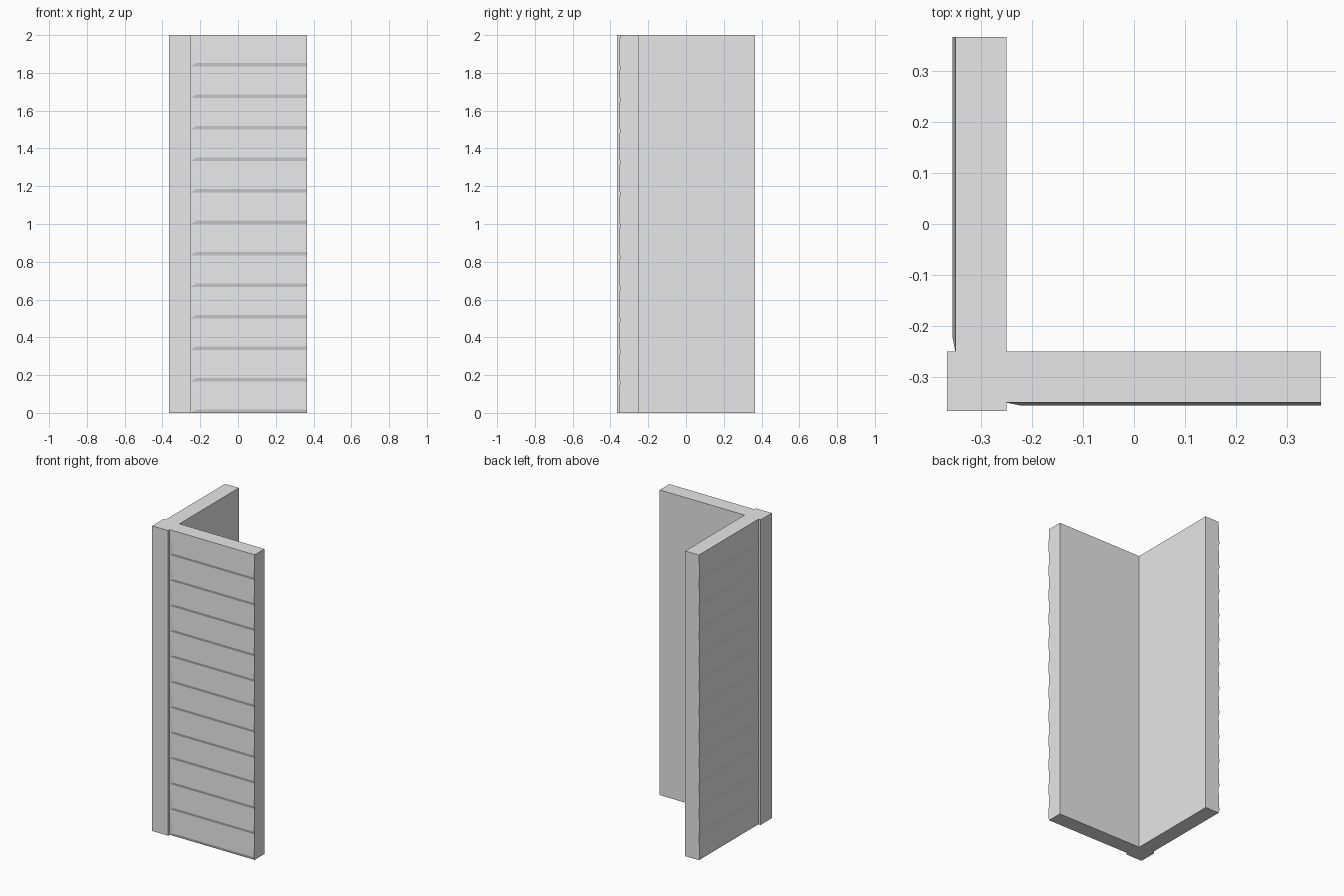
import bpy
import bmesh

cube = bpy.data.objects.get("Cube")
if cube:
    bpy.data.objects.remove(cube, do_unlink=True)

HEIGHT = 2.0
EDGE = 0.366        # half width of the whole corner
INNER = -0.25       # inside wall plane, also where the post ends
BASE = -0.35        # plane at the back of the boards
OUTER = -0.356      # lip of each board
BOARDS = 12
PITCH = HEIGHT / BOARDS
LIP = 0.019         # height of the bevel under each board
TAPER = 0.03        # length of the tapered board end beside the post

grey = bpy.data.materials.new("light_grey")
grey.use_nodes = True
colour = (0.8, 0.8, 0.8, 1)
grey.diffuse_color = colour
grey.node_tree.nodes["Principled BSDF"].inputs["Base Color"].default_value = colour


def finish(name, bm):
    bmesh.ops.recalc_face_normals(bm, faces=bm.faces)
    mesh = bpy.data.meshes.new(name)
    bm.to_mesh(mesh)
    bm.free()
    mesh.materials.append(grey)
    obj = bpy.data.objects.new(name, mesh)
    bpy.context.collection.objects.link(obj)


def corner_post():
    bm = bmesh.new()
    bmesh.ops.create_cube(bm, size=1)
    size, middle = INNER + EDGE, (INNER - EDGE) / 2
    bmesh.ops.scale(bm, vec=(size, size, HEIGHT), verts=bm.verts)
    bmesh.ops.translate(bm, vec=(middle, middle, HEIGHT / 2), verts=bm.verts)
    finish("corner_post", bm)


def clapboard_wall(name, swap):
    """Wall running away from the post; swap reflects it across the diagonal."""
    bm = bmesh.new()

    def vert(along, depth, z):
        return bm.verts.new((depth, along, z) if swap else (along, depth, z))

    # Sawtooth board profile, closed by the flat inside face
    profile = []
    for i in range(BOARDS):
        z = i * PITCH
        profile += [(BASE, z), (OUTER, z + LIP)]
    profile += [(BASE, HEIGHT), (INNER, HEIGHT), (INNER, 0)]

    near = [vert(INNER + (TAPER if d == OUTER else 0), d, z) for d, z in profile]
    far = [vert(EDGE, d, z) for d, z in profile]
    count = len(profile)
    for i in range(count):
        j = (i + 1) % count
        bm.faces.new((near[i], near[j], far[j], far[i]))
    bm.faces.new(far)

    # Tapered board ends and the flat end against the post
    for i in range(0, 2 * BOARDS, 2):
        bm.faces.new(near[i:i + 3])
    bm.faces.new(near[0:2 * BOARDS:2] + near[2 * BOARDS:])
    finish(name, bm)


corner_post()
clapboard_wall("front_clapboard_wall", False)
clapboard_wall("right_clapboard_wall", True)
